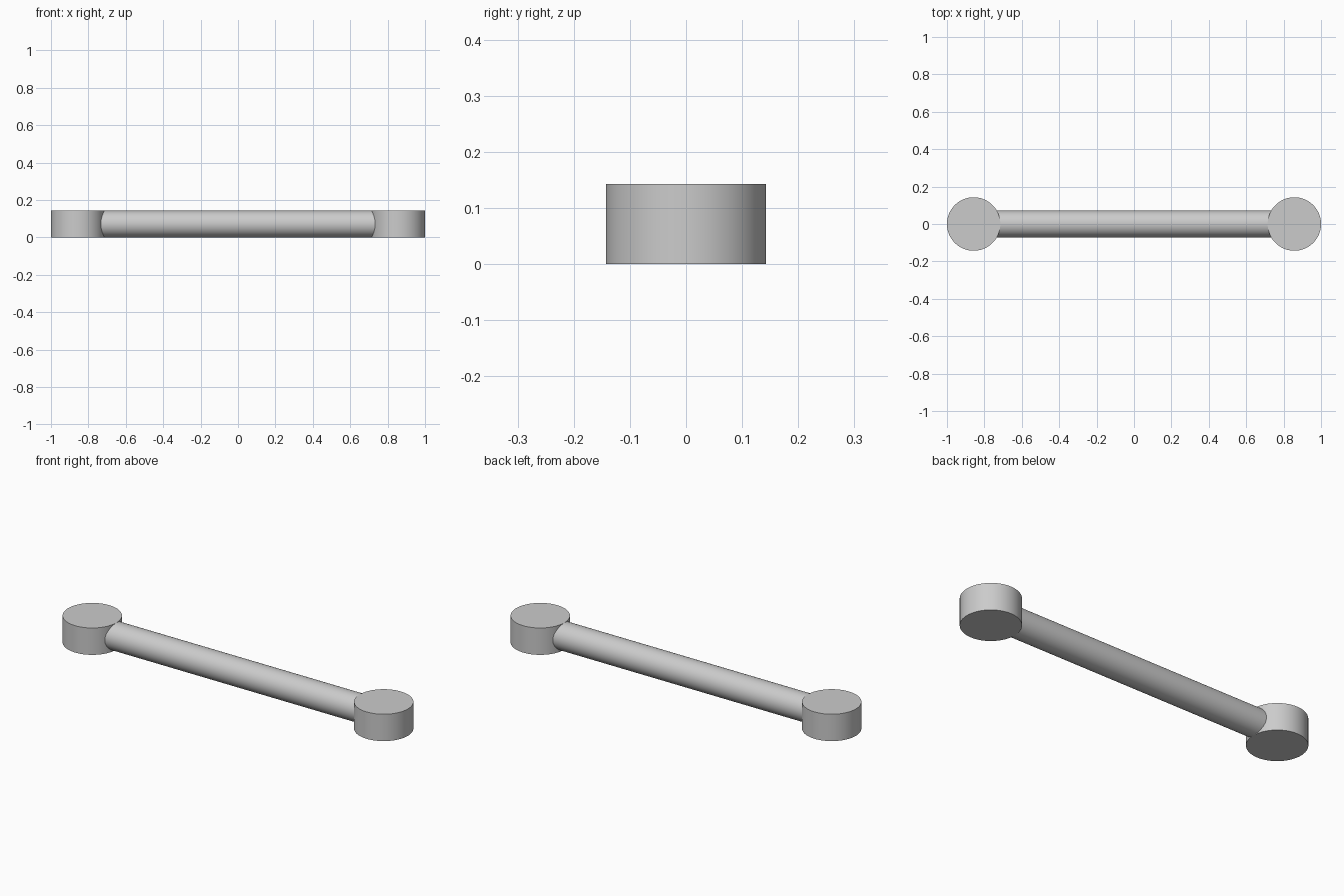
import bpy
import math

cube = bpy.data.objects.get("Cube")
if cube:
    bpy.data.objects.remove(cube, do_unlink=True)

RADIUS = 1 / 7          # end disc radius and height
ROD_RADIUS = RADIUS / 2
CENTRE_X = 1 - RADIUS

grey = bpy.data.materials.new("light grey")
grey.use_nodes = True
colour = (0.6, 0.6, 0.6, 1)
grey.diffuse_color = colour
grey.node_tree.nodes["Principled BSDF"].inputs["Base Color"].default_value = colour


def cylinder(name, radius, depth, location, rotation=(0, 0, 0)):
    bpy.ops.mesh.primitive_cylinder_add(vertices=96, radius=radius, depth=depth,
                                        location=location, rotation=rotation)
    obj = bpy.context.object
    obj.name = name
    obj.data.materials.append(grey)
    bpy.ops.object.shade_smooth_by_angle(angle=math.radians(30))
    return obj


# End discs
for side, sign in (("left", 1), ("right", -1)):
    cylinder(side + "_end_disc", RADIUS, RADIUS, (sign * CENTRE_X, 0, RADIUS / 2))

# Connecting rod, its ends buried just inside the discs
cylinder("connecting_rod", ROD_RADIUS, 1.5, (0, 0, RADIUS / 2), (0, math.pi / 2, 0))
